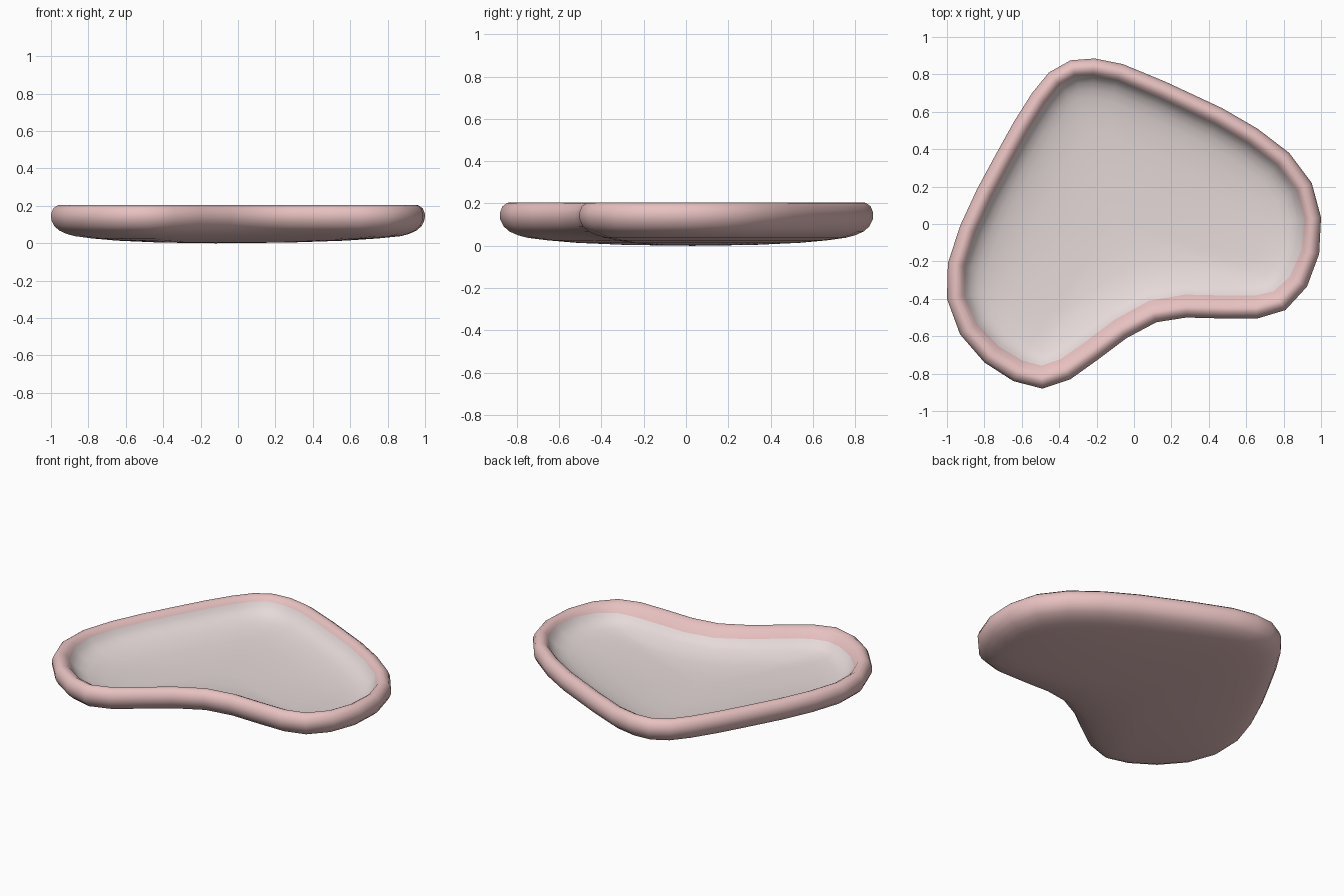
import bpy, bmesh
from mathutils import Vector

if "Cube" in bpy.data.objects:
    bpy.data.objects.remove(bpy.data.objects["Cube"])

# Outline of the dish seen from above
OUTLINE = [(-.21, .885), (-.06, .855), (.17, .76), (.47, .62), (.66, .51), (.83, .38),
           (.95, .22), (1.0, .035), (.99, -.16), (.925, -.335), (.81, -.46), (.66, -.505),
           (.47, -.505), (.28, -.50), (.12, -.525), (-.04, -.61), (-.20, -.73), (-.34, -.83),
           (-.49, -.88), (-.645, -.84), (-.80, -.74), (-.93, -.59), (-1, -.40), (-.995, -.21),
           (-.93, -.01), (-.84, .185), (-.74, .37), (-.64, .55), (-.545, .70), (-.455, .81),
           (-.34, .875)]
PTS = [Vector(p) for p in OUTLINE]
N = len(PTS)
CENTRE = Vector((-.12, .03))


def ring(inset, scale, z, front_inset=0, front_drop=0):
    """Outline moved inwards, then shrunk; front-facing parts go further in and down."""
    out = []
    for i, p in enumerate(PTS):
        t = (PTS[(i + 1) % N] - PTS[i - 1]).normalized()
        inward = Vector((t.y, -t.x))
        w = max(0, inward.y)
        q = CENTRE + (p + inward * (inset + front_inset * w) - CENTRE) * scale
        out.append((q.x, q.y, z - front_drop * w))
    return out


def material(name, colour):
    m = bpy.data.materials.new(name)
    m.diffuse_color = (*colour, 1)
    m.use_nodes = True
    m.node_tree.nodes["Principled BSDF"].inputs["Base Color"].default_value = m.diffuse_color
    return m


def shell(name, profile, tip_z, mat, up):
    """Loft the rings of a profile and close them with a fan at tip_z."""
    bm = bmesh.new()
    rings = [[bm.verts.new(v) for v in ring(*r)] for r in profile]
    for a, b in zip(rings, rings[1:]):
        for k in range(N):
            j = (k + 1) % N
            bm.faces.new((a[k], a[j], b[j], b[k]))
    tip = bm.verts.new((CENTRE.x, CENTRE.y, tip_z))
    last = rings[-1]
    for k in range(N):
        bm.faces.new((last[k], last[(k + 1) % N], tip))
    bm.normal_update()
    if (tip.link_faces[0].normal.z > 0) != up:
        bmesh.ops.reverse_faces(bm, faces=bm.faces[:])
    me = bpy.data.meshes.new(name)
    bm.to_mesh(me)
    bm.free()
    me.materials.append(mat)
    for f in me.polygons:
        f.use_smooth = True
    ob = bpy.data.objects.new(name, me)
    bpy.context.collection.objects.link(ob)


pink = material("dusty pink", (.81, .54, .535))
pale = material("pale grey pink", (.79, .70, .695))

# Line where the rim meets the basin: further in and lower along the front
SEAM = (.09, 1, .175, .033, .03)

# Rounded rim and shallow outer underside
shell("rim_and_underside", [
    SEAM, (.076, 1, .194, .015, .008), (.055, 1, .205), (.035, 1, .203),
    (.012, 1, .186), (0, 1, .155), (.002, 1, .125), (.018, 1, .092), (.045, 1, .068),
    (.085, 1, .05), (.13, 1, .038), (.13, .88, .026), (.13, .7, .014), (.13, .4, .004)],
    0, pink, False)

# Inside of the bowl
shell("basin", [
    SEAM, (.105, 1, .15, .033, .02), (.13, 1, .126, .028, .012), (.165, 1, .107, .015, .004),
    (.21, 1, .093), (.21, .88, .079), (.21, .7, .068), (.21, .4, .06)],
    .057, pale, True)
